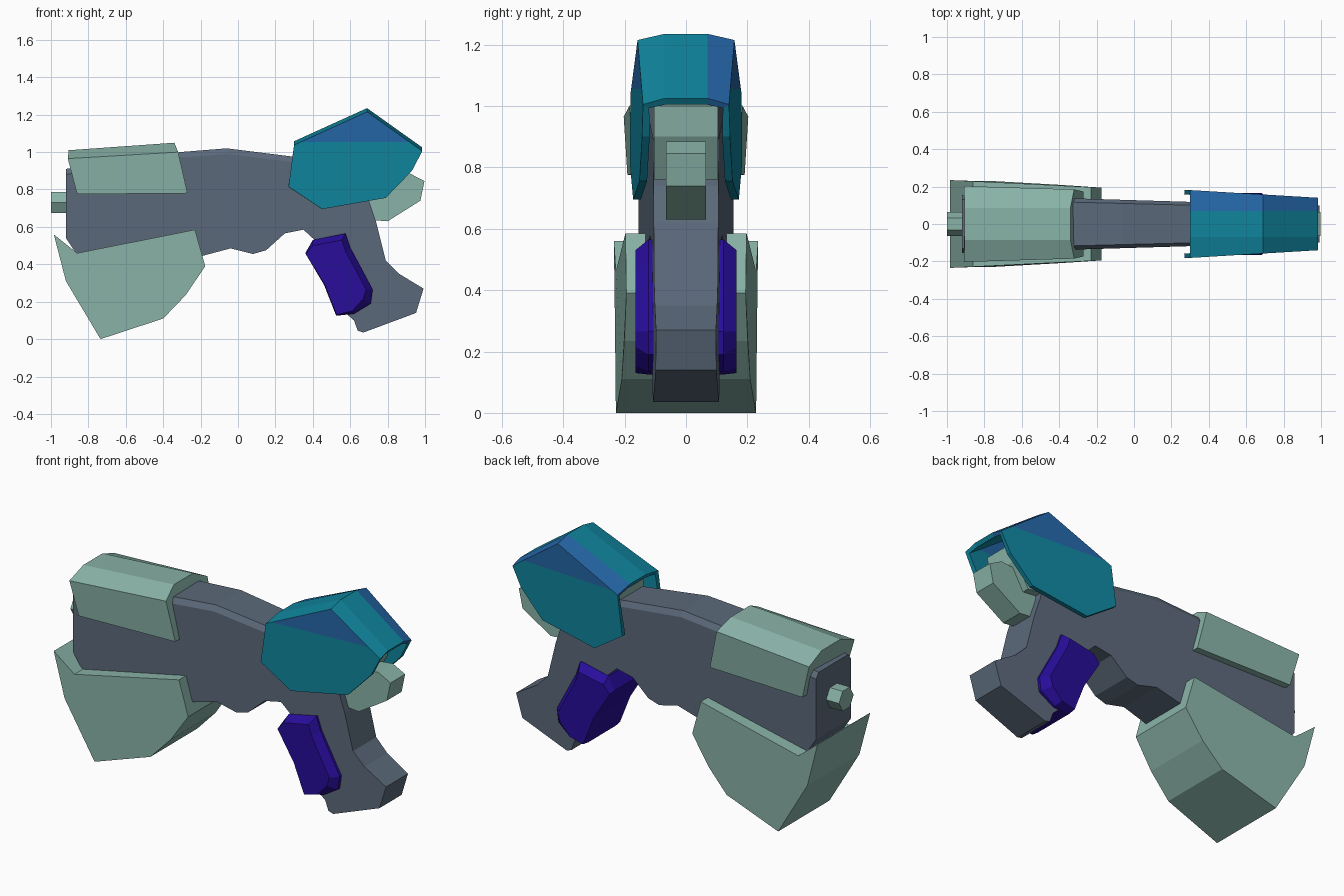
import bpy, bmesh, math
from mathutils import Vector

if "Cube" in bpy.data.objects:
    bpy.data.objects.remove(bpy.data.objects["Cube"])


def material(name, rgb):
    m = bpy.data.materials.new(name)
    m.diffuse_color = (*rgb, 1)
    m.use_nodes = True
    m.node_tree.nodes["Principled BSDF"].inputs["Base Color"].default_value = m.diffuse_color
    return m


SLATE = material("slate grey", (.105, .142, .195))
GREEN = material("pale sage green", (.25, .45, .39))
TEAL = material("teal", (.005, .235, .34))
BLUE = material("mid blue", (.018, .133, .39))
PURPLE = material("deep purple", (.021, .004, .32))


def finish(name, bm, *mats):
    bmesh.ops.recalc_face_normals(bm, faces=bm.faces)
    me = bpy.data.meshes.new(name)
    bm.to_mesh(me)
    bm.free()
    for m in mats:
        me.materials.append(m)
    ob = bpy.data.objects.new(name, me)
    bpy.context.collection.objects.link(ob)
    return ob


def loft(name, mat, rings):
    """Join rings of 3D points that have equal counts; cap both ends."""
    bm = bmesh.new()
    rows = [[bm.verts.new(p) for p in r] for r in rings]
    n = len(rows[0])
    for a, b in zip(rows, rows[1:]):
        for i in range(n):
            j = (i + 1) % n
            bm.faces.new((a[i], a[j], b[j], b[i]))
    bm.faces.new(rows[0])
    bm.faces.new(rows[-1])
    return finish(name, bm, mat)


def slab(name, mat, halves):
    """halves: (profile, width function) from outside inward, mirrored in y."""
    out = [[(x, -w(x, z), z) for x, z in p] for p, w in halves]
    inn = [[(x, w(x, z), z) for x, z in p] for p, w in reversed(halves)]
    return loft(name, mat, out + inn)


# body: tapering frame and grip in one profile, with a chamfered top
def body_w(x, z):
    return .155 - .03 * (x + .92)


top = [(-.92, .91), (-.31, 1.0), (-.06, 1.02), (.3, .975), (.68, .92)]
low = [(.70, .74), (.74, .62), (.79, .42), (.86, .35), (.992, .27), (.952, .14),
       (.67, .035), (.64, .045), (.62, .10), (.54, .17), (.41, .53), (.35, .585),
       (.25, .565), (.15, .475), (.08, .455), (-.04, .485), (-.19, .445),
       (-.84, .42), (-.92, .54)]
slab("body", SLATE, [
    ([(x, z - .03) for x, z in top] + low, body_w),
    (top + low, lambda x, z: body_w(x, z) * .85)])

# lower fore housing
fore = [(-.985, .56), (-.86, .46), (-.23, .585), (-.175, .39), (-.28, .235),
        (-.40, .11), (-.735, 0), (-.92, .31)]
slab("fore_housing", GREEN, [
    (fore, lambda x, z: .235 - .05 * (x + .985) + .02 * max(0, .3 - z))])


# upper fore cover: chamfered channel lofted along x
def cover_ring(xb, zb, xe, ze, xt, zt, w):
    half = [(xb, -w + .012, zb), (xe, -w, ze), (xt, -.085, zt)]
    return half + [(x, -y, z) for x, y, z in reversed(half)]


loft("fore_cover", GREEN, [cover_ring(-.86, .775, -.91, .965, -.905, 1.01, .203),
                           cover_ring(-.27, .78, -.32, 1.0, -.34, 1.05, .185)])

# hexagonal muzzle
loft("muzzle", GREEN, [[(x, .065 * math.cos(math.radians(60 * k)),
                         .73 + .065 * math.sin(math.radians(60 * k)))
                        for k in range(6)] for x in (-1, -.88)])

# rear block under the hood, and the rear catch
slab("rear_block", GREEN, [
    ([(.34, .80), (.34, 1.01), (.69, 1.08), (.87, 1.0), (.86, .90), (.78, .76)],
     lambda x, z: .105)])
slab("rear_catch", GREEN, [
    ([(.68, .64), (.70, .86), (.92, .885), (.997, .845), (.975, .74), (.80, .63)],
     lambda x, z: .065)])

# grip panel: wraps the grip, with chamfered outer edges
grip = [(.36, .46), (.40, .53), (.575, .565), (.60, .49), (.72, .265),
        (.71, .19), (.62, .135), (.525, .125), (.46, .29)]
inner = [(.362, .455), (.40, .50), (.555, .53), (.575, .47), (.685, .265),
         (.67, .215), (.61, .15), (.527, .13), (.464, .29)]
slab("grip_panel", PURPLE, [(inner, lambda x, z: .165),
                            (grip, lambda x, z: .122)])

# rear hood: open shell with pitched roof and two side cheeks
ridge = [(.30, 1.058), (.69, 1.235), (.985, 1.025)]
cheek = [(.93, .90), (.79, .755), (.45, .695), (.27, .815)]


def hood_w(x):
    return .183 - .06 * (x - .27)


bm = bmesh.new()
roof = []
for x, z in ridge:
    pts = [(-hood_w(x), z - .02), (-.07, z), (.07, z), (hood_w(x), z - .02)]
    roof.append([bm.verts.new((x, y, h)) for y, h in pts])
for a, b in zip(roof, roof[1:]):
    for i in range(3):
        f = bm.faces.new((a[i], a[i + 1], b[i + 1], b[i]))
        f.material_index = 1 if i == 2 else 0
for side, col in ((-1, 0), (1, 3)):
    lower = [bm.verts.new((x, side * hood_w(x), z)) for x, z in cheek]
    bm.faces.new([r[col] for r in roof] + lower)
# blue upper part of the cheeks
cheeks = [f for f in bm.faces if len(f.verts) > 4]
geom = cheeks + list({e for f in cheeks for e in f.edges}) + \
    list({v for f in cheeks for v in f.verts})
bmesh.ops.bisect_plane(bm, geom=geom, plane_co=(0, 0, 1.055), plane_no=(0, 0, 1))
bm.normal_update()
for f in bm.faces:
    if abs(f.normal.y) > .8 and f.calc_center_median().z > 1.055:
        f.material_index = 1
hood = finish("rear_hood", bm, TEAL, BLUE)
# the shell must thicken inward, so make sure normals face out
if sum(p.normal.z for p in hood.data.polygons) < 0:
    hood.data.flip_normals()
mod = hood.modifiers.new("thickness", 'SOLIDIFY')
mod.thickness = .025
mod.offset = -1
